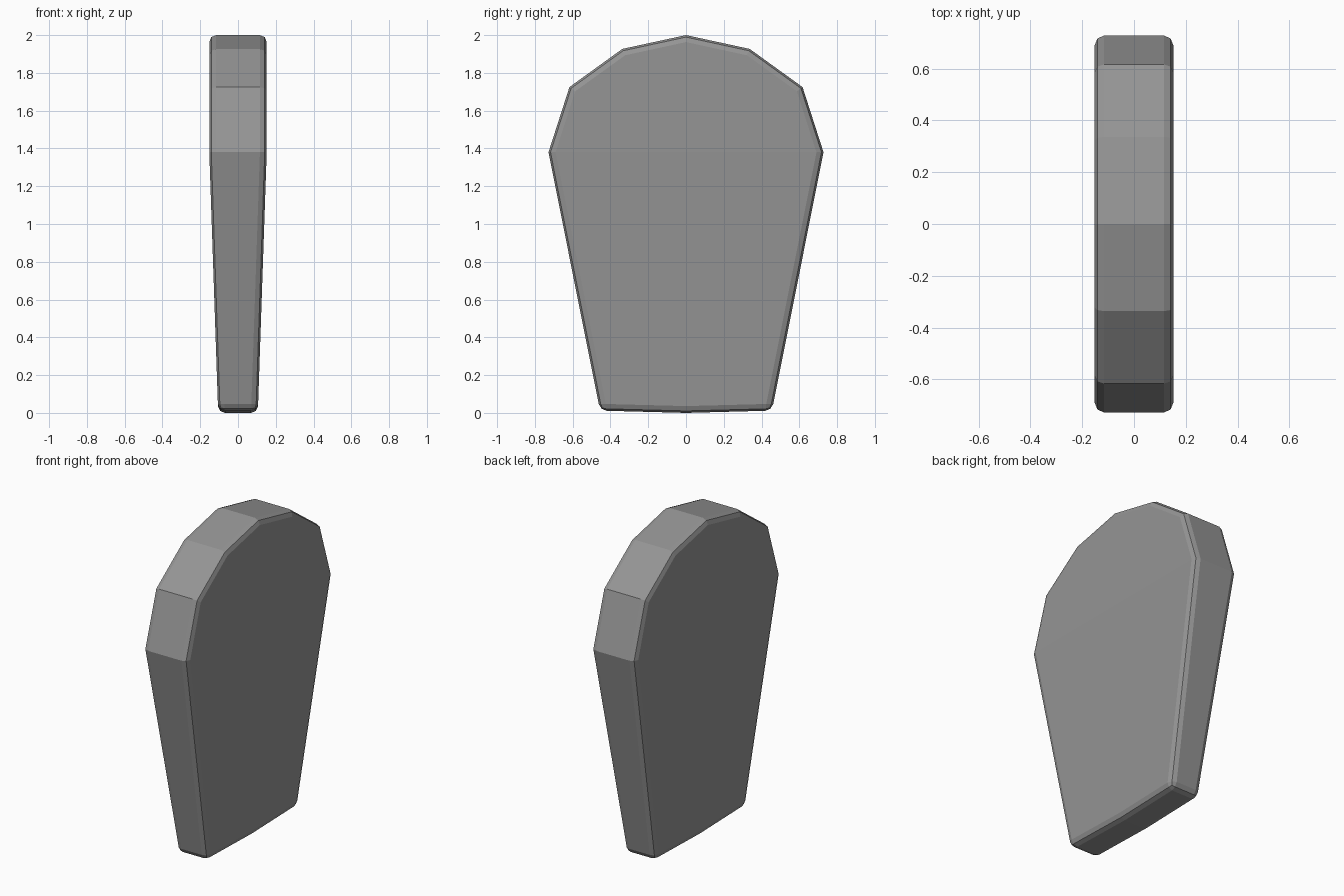
import bpy, bmesh

if "Cube" in bpy.data.objects:
    bpy.data.objects.remove(bpy.data.objects["Cube"])

# Right half of the outline (y, z), from bottom centre to top centre
half = [(0, 0.0), (0.455, 0.012), (0.728, 1.38), (0.617, 1.725), (0.337, 1.927), (0, 2.0)]
outline = half + [(-y, z) for y, z in half[-2:0:-1]]
n = len(outline)
shoulder = 1.38


def half_thickness(z):
    return 0.152 - 0.047 * max(0, shoulder - z) / shoulder


bm = bmesh.new()
sides = [[bm.verts.new((s * half_thickness(z), y, z)) for y, z in outline] for s in (1, -1)]

# Two broad faces, each folded at the shoulder
for v in sides:
    bm.faces.new([v[i] for i in (0, 1, 2, 8, 9)])
    bm.faces.new(v[2:9])

# Rim around the outline
a, b = sides
for i in range(n):
    j = (i + 1) % n
    bm.faces.new((a[i], b[i], b[j], a[j]))
bmesh.ops.recalc_face_normals(bm, faces=bm.faces[:])

mesh = bpy.data.meshes.new("tapered_slab")
bm.to_mesh(mesh)
bm.free()
slab = bpy.data.objects.new("tapered_slab", mesh)
bpy.context.collection.objects.link(slab)

# Rounded edges on the rim and the bottom corners
bevel = slab.modifiers.new("edge_bevel", 'BEVEL')
bevel.width = 0.036
bevel.segments = 2
bevel.limit_method = 'ANGLE'
bevel.angle_limit = 0.8

# Dark grey surface
grey = bpy.data.materials.new("dark_grey")
grey.diffuse_color = (0.3, 0.3, 0.3, 1)
grey.use_nodes = True
grey.node_tree.nodes["Principled BSDF"].inputs["Base Color"].default_value = grey.diffuse_color
mesh.materials.append(grey)
